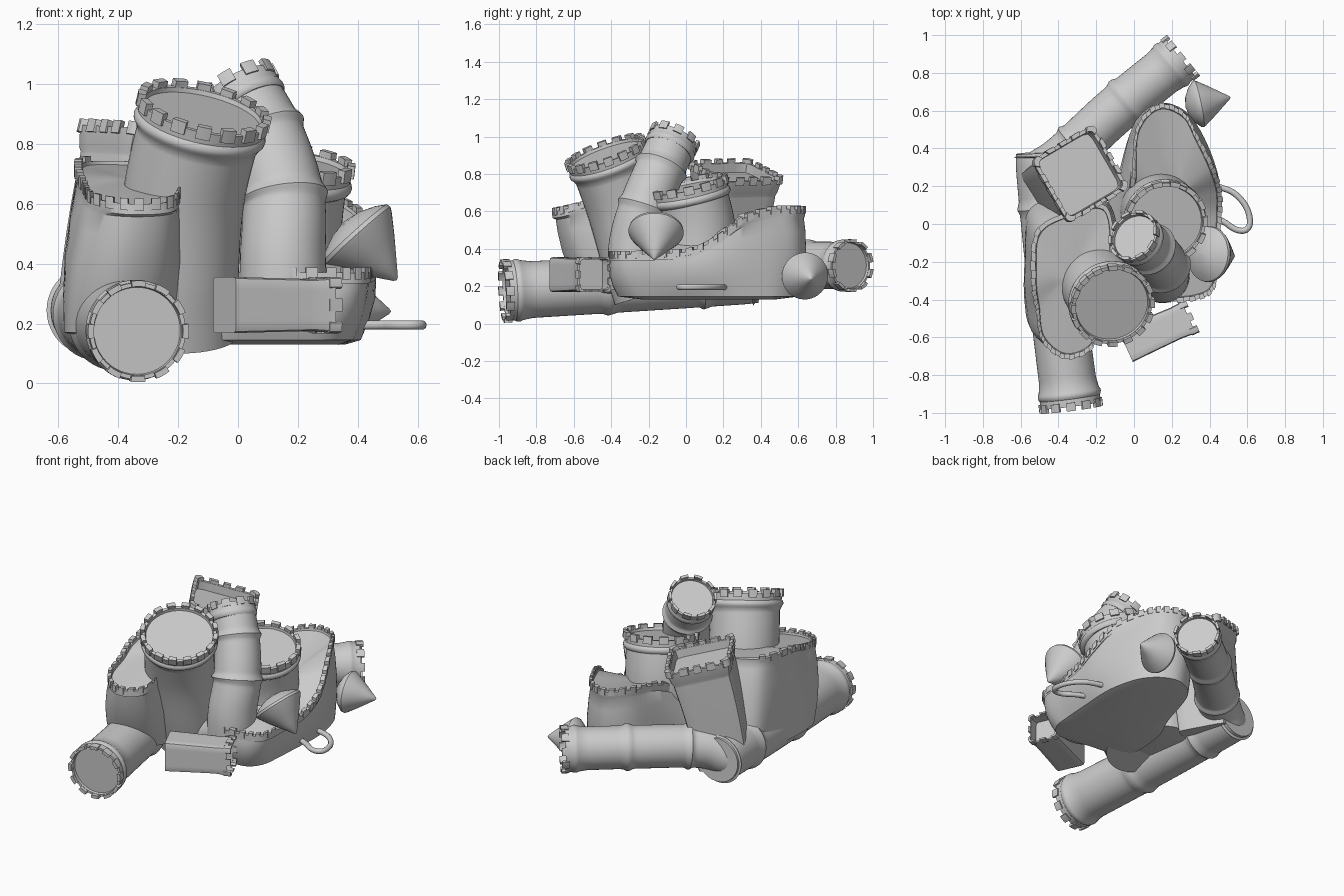
import bpy, bmesh, math
from mathutils import Vector as V

if "Cube" in bpy.data.objects:
    bpy.data.objects.remove(bpy.data.objects["Cube"])


def spline(p, t, closed=False):
    """Catmull-Rom point on p, t in 0..1"""
    n = len(p)
    if closed:
        f = (t % 1) * n
        i = int(f)
        a, b, c, d = (p[(i + k) % n] for k in (-1, 0, 1, 2))
    else:
        f = t * (n - 1)
        i = min(int(f), n - 2)
        b, c = p[i], p[i + 1]
        a = p[i - 1] if i else b * 2 - c
        d = p[i + 2] if i + 2 < n else c * 2 - b
    u = f - i
    return (b * 2 + (c - a) * u + (a * 2 - b * 5 + c * 4 - d) * u**2
            + (b * 3 - a - c * 3 + d) * u**3) / 2


def loft(bm, rings):
    """Skin closed rings and close both ends with fans"""
    rows = [[bm.verts.new(co) for co in r] for r in rings]
    n = len(rows[0])
    for a, b in zip(rows, rows[1:]):
        for i in range(n):
            j = (i + 1) % n
            bm.faces.new((a[i], a[j], b[j], b[i]))
    for row in (rows[0], rows[-1]):
        mid = bm.verts.new(sum((v.co for v in row), V((0, 0, 0))) / n)
        for i in range(n):
            bm.faces.new((row[i], row[(i + 1) % n], mid))


def merlon(bm, outer, inner, s0, s1, up, low):
    """One battlement block following a rim between s0 and s1"""
    m = 4
    rows = []
    for k in range(m + 1):
        s = s0 + (s1 - s0) * k / m
        o, i = outer(s), inner(s)
        rows.append([bm.verts.new(c) for c in (o - low, o + up, i + up, i - low)])
    for a, b in zip(rows, rows[1:]):
        for k in range(4):
            bm.faces.new((a[k], a[(k + 1) % 4], b[(k + 1) % 4], b[k]))
    bm.faces.new(rows[0])
    bm.faces.new(rows[-1][::-1])


def finish(name, bm):
    bmesh.ops.recalc_face_normals(bm, faces=bm.faces)
    me = bpy.data.meshes.new(name)
    bm.to_mesh(me)
    bm.free()
    ob = bpy.data.objects.new(name, me)
    bpy.context.collection.objects.link(ob)
    return ob


def section(s, square):
    a = 2 * math.pi * s
    c, d = math.cos(a), math.sin(a)
    k = (abs(c)**12 + abs(d)**12)**(1 / 12) if square else 1
    return c / k, d / k


def tower(name, path, r0, r1, n, bands=(), hint=(1, 0, 0), square=False, h=.022, depth=.015):
    """Curved tower: banded shaft, flared rim, shallow roof and battlements"""
    bm = bmesh.new()
    p = [V(q) for q in path]
    hint = V(hint)
    length = sum((b - a).length for a, b in zip(p, p[1:]))
    seg = 48

    def frame(t):
        o = spline(p, t)
        z = (spline(p, min(t + .01, 1)) - spline(p, max(t - .01, 0))).normalized()
        x = (hint - z * hint.dot(z)).normalized()
        return o, x, z.cross(x), z

    def ring(fr, r, off=0):
        o, x, y, z = fr
        return [o + z * off + (x * a + y * b) * r
                for a, b in (section(i / seg, square) for i in range(seg))]

    rings = []
    steps = 70
    t_end = 1 - .09 / length
    for k in range(steps + 1):
        t = t_end * k / steps
        bump = sum(.014 * math.exp(-((t - b) * length / .016)**2) for b in bands)
        rings.append(ring(frame(t), r0 + (r1 - r0) * t + bump))
    end = frame(1)
    prof = ([(-.07, 1.02), (0, 1.08)] if square else
            [(-.08, 1.05), (-.07, 1.09), (-.058, 1.1), (-.046, 1.08), (-.04, 1.05), (0, 1.06)])
    for off, f in prof + [(0, .97), (-depth, .95)]:
        rings.append(ring(end, r1 * f, off))
    loft(bm, rings)

    # battlements round the rim
    o, x, y, z = end

    def rim(f):
        def at(s):
            a, b = section(s, square)
            return o + (x * a + y * b) * r1 * f
        return at
    for k in range(n):
        merlon(bm, rim(1.11), rim(.98), (k - .28) / n, (k + .28) / n, z * h, z * .022)
    return finish(name, bm)


def bastion(name, rows, zb, s_range, n, mid):
    """Lumpy castle body with a wavy battlemented edge"""
    bm = bmesh.new()
    top = [V(r[:3]) for r in rows]
    bot = [V((r[3], r[4], zb)) for r in rows]
    mid = V(mid)
    seg = 96

    def outer(s, grow=0):
        q = spline(top, s, True)
        d = V((q.x - mid.x, q.y - mid.y, 0)).normalized()
        return q + d * grow
    ss = [i / seg for i in range(seg)]
    rings = [[spline(bot, s, True).lerp(mid, .25) for s in ss]]
    for q in rings[0]:
        q.z = zb - .015
    for f in (0, .08, .25, .5, .75, .9):
        row = []
        for s in ss:
            b, q = spline(bot, s, True), outer(s)
            d = V((b.x - mid.x, b.y - mid.y, 0)).normalized()
            row.append(b.lerp(q, f) + d * .028 * math.sin(math.pi * f))
        rings.append(row)
    drop = V((0, 0, .012))
    rings += [[outer(s, .012) - drop * 3 for s in ss], [outer(s, .012) for s in ss],
              [outer(s, -.012) for s in ss], [outer(s, -.015) - drop for s in ss],
              [(outer(s) - drop).lerp(mid, .5) for s in ss]]
    loft(bm, rings)
    a, b = s_range
    for k in range(n):
        s, w = a + (b - a) * (k + .5) / n, (b - a) / n * .28
        merlon(bm, lambda t: outer(t, .017), lambda t: outer(t, -.01),
               s - w, s + w, V((0, 0, .018)), V((0, 0, .022)))
    return finish(name, bm)


def roof_cone(name, tip, base, r, bulge):
    """Loose pointed roof with a bulging underside"""
    bm = bmesh.new()
    tip, base = V(tip), V(base)
    z = base - tip
    x = z.orthogonal().normalized()
    y = z.normalized().cross(x)
    prof = [(0, .01), (.03, .07), (.3, .35), (.6, .66), (.9, .95), (.97, 1), (1.04, .98),
            (1 + bulge * .5, .75), (1 + bulge * .85, .4), (1 + bulge, .02)]
    loft(bm, [[tip + z * f + (x * math.cos(i * math.pi / 20) + y * math.sin(i * math.pi / 20)) * r * g
               for i in range(40)] for f, g in prof])
    return finish(name, bm)


# main bodies: each row is top x, y, z then bottom x, y
bastion("left_bastion", [
    (-.36, -.70, .60, -.42, -.57), (-.22, -.64, .61, -.28, -.50), (-.19, -.45, .66, -.20, -.35),
    (-.12, -.20, .70, -.10, -.15), (-.15, .08, .72, -.15, .10), (-.35, .05, .74, -.40, .15),
    (-.51, -.05, .74, -.56, .10), (-.53, -.30, .71, -.57, -.15), (-.51, -.45, .66, -.58, -.38),
    (-.48, -.61, .62, -.55, -.51)], .17, (.58, 1.18), 17, (-.33, -.25, .69))
bastion("right_bastion", [
    (.02, -.30, .37, -.17, -.28), (.15, -.39, .37, .08, -.34), (.32, -.39, .37, .28, -.36),
    (.42, -.33, .37, .37, -.28), (.44, -.15, .375, .39, -.13), (.45, .03, .39, .40, .03),
    (.45, .17, .46, .41, .18), (.41, .30, .56, .40, .32), (.33, .46, .61, .35, .48),
    (.26, .58, .61, .25, .58), (.13, .62, .61, .13, .60), (.02, .50, .61, .0, .50),
    (0, .25, .55, -.10, .20), (-.02, 0, .40, -.18, 0)], .145, (.07, .88), 30, (.2, .12, .48))

# round towers
tower("front_round_tower", [(-.2, -.19, .16), (-.2, -.25, .35), (-.18, -.33, .63), (-.115, -.43, .91)],
      .2, .205, 16)
tower("bent_tower", [(.15, -.27, .18), (.15, -.27, .42), (.15, -.22, .62), (.09, -.14, .82), (.0, -.065, .985)],
      .148, .128, 10, (.5, .77))
tower("right_turret", [(.13, .07, .2), (.14, .06, .5), (.17, .01, .735)], .21, .2, 14)

# lying towers that meet at the rear left elbow
tower("front_lying_tower", [(-.49, .38, .245), (-.48, .25, .24), (-.42, -.3, .21), (-.335, -.96, .175)],
      .135, .153, 12, (.08, .45, .73), hint=(0, 0, 1))
tower("rear_lying_tower", [(-.49, .27, .24), (-.36, .36, .29), (-.1, .6, .31), (.245, .88, .31)],
      .125, .127, 10, (.42, .73), hint=(0, 0, 1))

# square towers
tower("rear_square_tower", [(-.42, .2, .17), (-.36, .23, .5), (-.285, .265, .81)],
      .15, .178, 16, hint=(.86, .5, 0), square=True, depth=.05)
tower("small_square_tower", [(-.045, -.645, .262), (.12, -.57, .262), (.29, -.495, .262)],
      .094, .085, 8, hint=(0, 0, 1), square=True, depth=.06)

# loose pointed roofs
roof_cone("right_roof", (.53, -.17, .345), (.395, -.16, .495), .148, .3)
roof_cone("rear_roof", (.51, .67, .24), (.34, .635, .255), .126, .4)

# side loop handle
cu = bpy.data.curves.new("tmp", 'CURVE')
cu.dimensions = '3D'
cu.bevel_depth = .016
cu.bevel_resolution = 3
loop = [(.36, .22), (.48, .19), (.54, .16), (.6, .09), (.62, 0), (.59, -.04), (.53, -.03), (.47, .02), (.36, .06)]
sp = cu.splines.new('NURBS')
sp.points.add(len(loop) - 1)
sp.use_endpoint_u = True
sp.order_u = 3
for pt, (px, py) in zip(sp.points, loop):
    pt.co = (px, py, .195, 1)
tmp = bpy.data.objects.new("tmp", cu)
bpy.context.collection.objects.link(tmp)
bm = bmesh.new()
bm.from_mesh(tmp.to_mesh())
tmp.to_mesh_clear()
bpy.data.objects.remove(tmp)
finish("side_loop", bm)

# smooth shading with crisp edges
for ob in bpy.context.scene.objects:
    ob.select_set(True)
    bpy.context.view_layer.objects.active = ob
bpy.ops.object.shade_smooth_by_angle(angle=math.radians(38))
